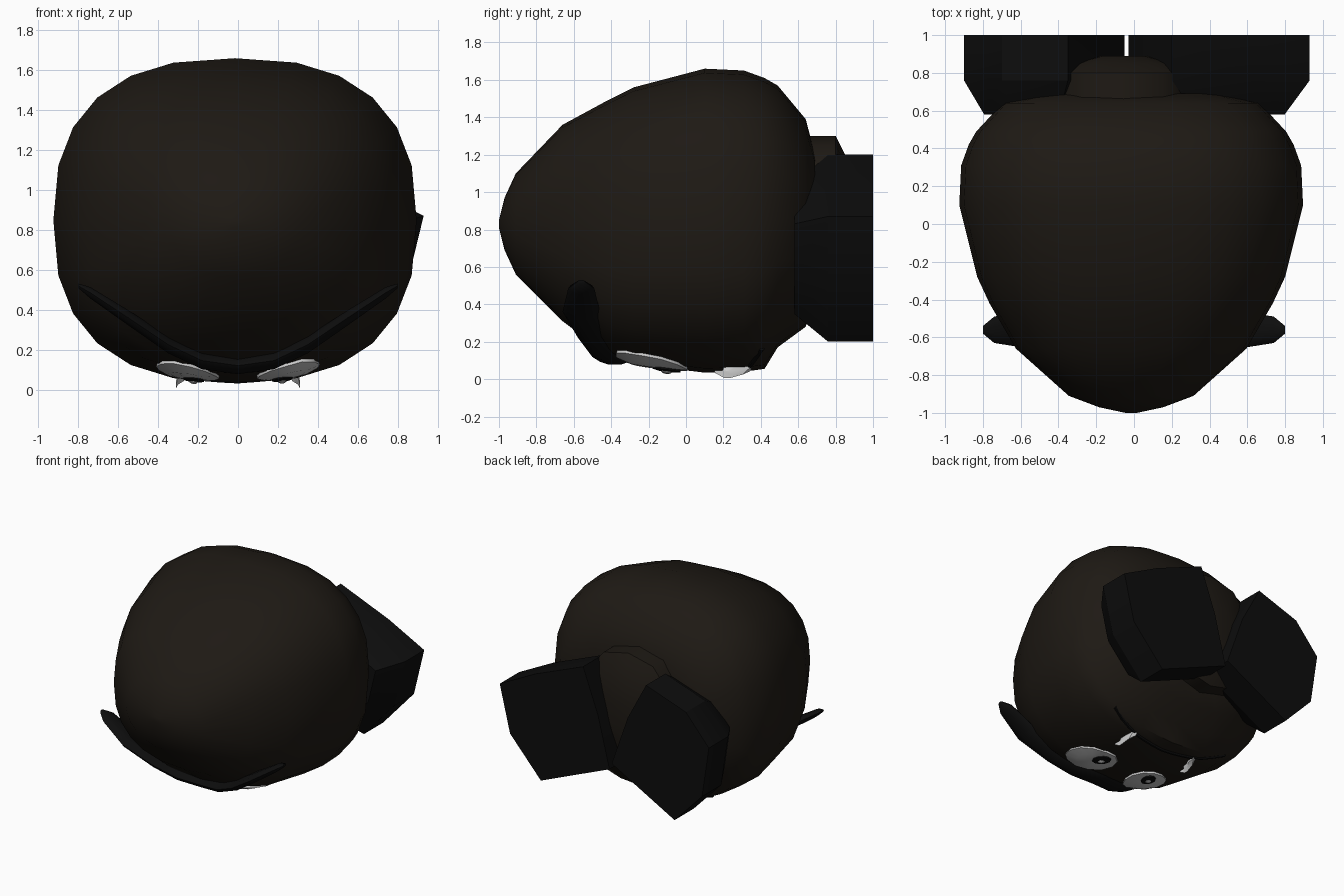
import bpy, math
from math import sin, cos, pi
from mathutils import Vector
from mathutils.bvhtree import BVHTree

if "Cube" in bpy.data.objects:
    bpy.data.objects.remove(bpy.data.objects["Cube"])


def material(name, c):
    m = bpy.data.materials.new(name)
    m.diffuse_color = (*c, 1)
    m.use_nodes = True
    m.node_tree.nodes["Principled BSDF"].inputs["Base Color"].default_value = m.diffuse_color
    return m


BROWN = material("brown", (0.013, 0.010, 0.007))
BLACK = material("black", (0.004, 0.004, 0.004))
WHITE = material("white", (0.75, 0.75, 0.75))


def loft(name, rings, mat, angle=50):
    """Skin a list of equal-length rings and cap both ends."""
    n = len(rings[0])
    verts = [tuple(p) for r in rings for p in r]
    faces = [(k * n + i, k * n + (i + 1) % n, (k + 1) * n + (i + 1) % n, (k + 1) * n + i)
             for k in range(len(rings) - 1) for i in range(n)]
    faces += [tuple(range(n))[::-1], tuple(range(len(verts) - n, len(verts)))]
    me = bpy.data.meshes.new(name)
    me.from_pydata(verts, [], faces)
    me.materials.append(mat)
    ob = bpy.data.objects.new(name, me)
    bpy.context.collection.objects.link(ob)
    bpy.ops.object.select_all(action='DESELECT')
    ob.select_set(True)
    bpy.context.view_layer.objects.active = ob
    bpy.ops.object.mode_set(mode='EDIT')
    bpy.ops.mesh.select_all(action='SELECT')
    bpy.ops.mesh.normals_make_consistent(inside=False)
    bpy.ops.object.mode_set(mode='OBJECT')
    bpy.ops.object.shade_smooth_by_angle(angle=math.radians(angle))
    return verts, faces


def super_ring(y, cx, w, top, bot, n=24, e=2.5):
    """Rounded-square ring in the xz plane."""
    f = lambda v: math.copysign(abs(v) ** (2 / e), v)
    cz, h = (top + bot) / 2, (top - bot) / 2
    return [(cx + w * f(cos(2 * pi * i / n)), y, cz + h * f(sin(2 * pi * i / n))) for i in range(n)]


# Head: y, half width, top z, bottom z
profile = [(-1, .03, .85, .81), (-.97, .17, .97, .69), (-.91, .33, 1.1, .56),
           (-.66, .61, 1.36, .31), (-.42, .75, 1.49, .13), (-.28, .815, 1.56, .08),
           (.1, .91, 1.66, .035), (.31, .9, 1.65, .04), (.42, .86, 1.61, .055),
           (.49, .82, 1.57, .17), (.64, .68, 1.39, .28), (.69, .48, 1.2, .42),
           (.68, .2, 1.0, .65)]
hv, hf = loft("head", [super_ring(y, -.015, w, t, b, e=2 if y < -.8 else 2.5)
                       for y, w, t, b in profile], BROWN)
tree = BVHTree.FromPolygons(hv, hf)


def under(x, y, off=0):
    """Point on the underside of the head, pushed out by off."""
    hit, nrm, _, _ = tree.ray_cast(Vector((x, y, -1)), Vector((0, 0, 1)))
    if nrm.z > 0:
        nrm = -nrm
    return hit + nrm * off


# Stem between the feet
loft("stem", [super_ring(.66, -.055, .375, 1.3, .38, 12),
              super_ring(.80, -.055, .375, 1.3, .38, 12),
              super_ring(.85, -.055, .28, 1.2, .48, 12),
              super_ring(.89, -.055, .12, 1.0, .7, 12)], BROWN)

# Feet: sole outlines (x, z) extruded towards the head
soles = {"right_foot": [(.93, .87), (.62, 1.03), (.2, 1.2), (.07, .85), (-.03, .45), (.57, .2), (.84, .5)],
         "left_foot": [(-.9, .85), (-.7, 1.08), (-.35, 1.2), (-.19, .9), (-.05, .5), (-.6, .2), (-.84, .45)]}
for name, pts in soles.items():
    cx = sum(p[0] for p in pts) / len(pts)
    cz = sum(p[1] for p in pts) / len(pts)
    loft(name, [[(cx + (x - cx) * s, y, cz + (z - cz) * s) for x, z in pts]
                for y, s in ((.58, .72), (.76, 1), (1, 1))], BLACK, 30)


# Face parts lie on the underside of the head
def disc(name, cx, cy, rx, ry, rot, lift, mat, n=12):
    rings = []
    for s, off in ((1, -.03), (1, lift), (.55, lift + .006), (.02, lift + .008)):
        ring = []
        for i in range(n):
            a, b = rx * s * cos(2 * pi * i / n), ry * s * sin(2 * pi * i / n)
            ring.append(under(cx + a * cos(rot) - b * sin(rot), cy + a * sin(rot) + b * cos(rot), off))
        rings.append(ring)
    loft(name, rings, mat)


def strip(name, path, mat, n=8):
    """Flattened tube; path rows are centre, y radius, z radius."""
    loft(name, [[(x, y + ry * cos(2 * pi * i / n), z + rz * sin(2 * pi * i / n))
                 for i in range(n)] for (x, y, z), ry, rz in path], mat)


for side, s in (("left", -1), ("right", 1)):
    disc(side + "_eye", s * .25, -.18, .15, .20, s * .35, .015, WHITE)
    disc(side + "_pupil", s * .22, -.10, .05, .075, s * .3, .028, BLACK, 10)
    disc(side + "_glint", s * .22, -.10, .02, .03, s * .3, .038, WHITE, 6)
    # Fang: curved spike from the mouth towards the eyes
    strip(side + "_fang", [((s * .27, .32, .13), .05, .10), ((s * .30, .27, .06), .07, .04),
                           ((s * .31, .22, .025), .03, .022), ((s * .31, .16, .04), .008, .008)], WHITE, 6)

# Brow: one strip across both sides, thick in the middle and tapered at the tips
half = [((.80, -.56, .52), .02, .012), ((.74, -.56, .485), .07, .03),
        ((.55, -.56, .36), .10, .04), ((.35, -.48, .225), .10, .045),
        ((.18, -.42, .145), .10, .045)]
mirror = [((-p[0], p[1], p[2]), a, b) for p, a, b in reversed(half)]
strip("brow", half + [((0, -.38, .12), .10, .045)] + mirror, BLACK, 10)

# Mouth: thin frowning line
xs = [-.52 + 1.04 * i / 12 for i in range(13)]
strip("mouth", [(under(x, .31 + .35 * x * x), .015, .012) for x in xs], BLACK, 6)
